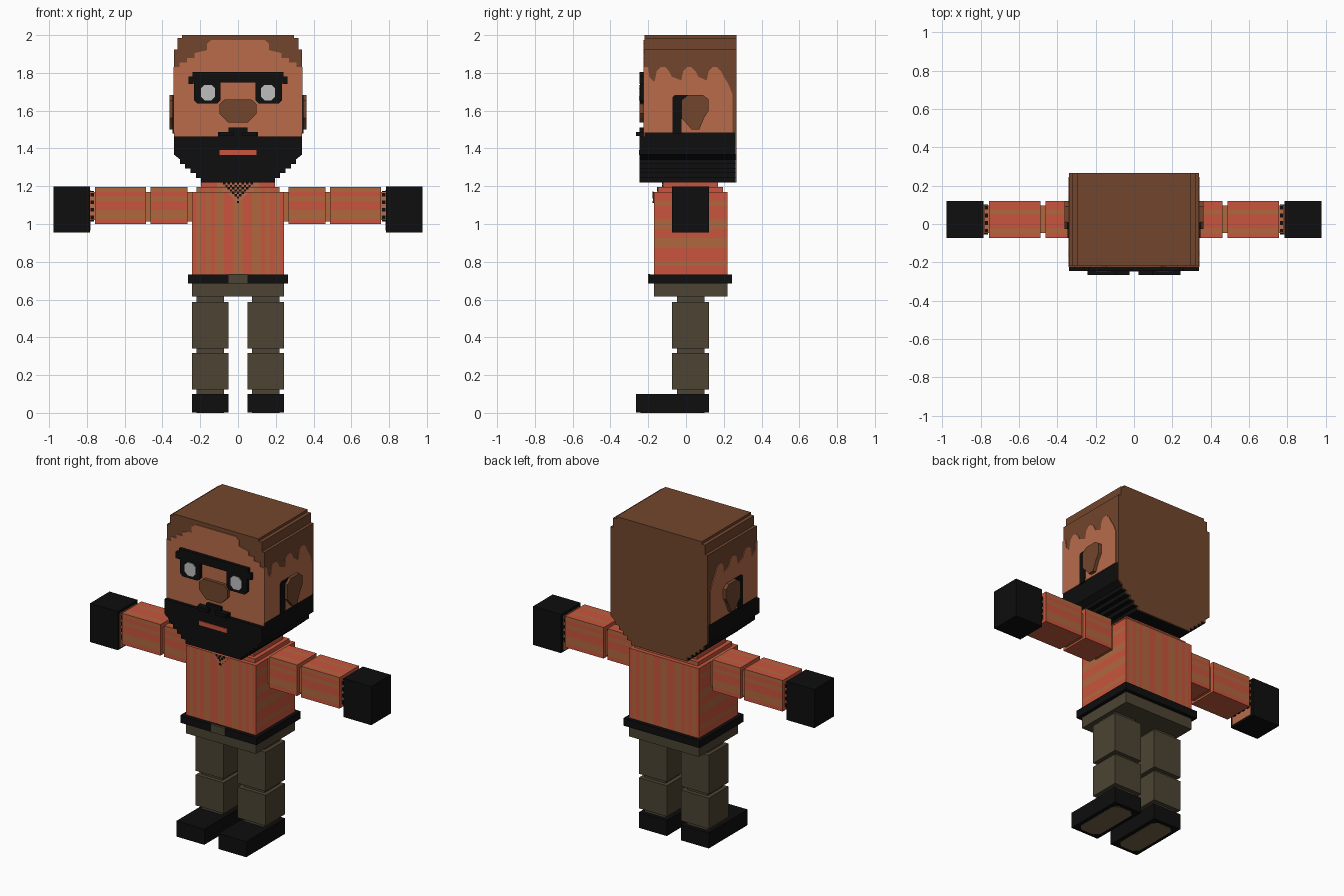
import bpy, bmesh
from mathutils import Vector

if "Cube" in bpy.data.objects:
    bpy.data.objects.remove(bpy.data.objects["Cube"])


def material(name, code):
    lin = []
    for i in (0, 2, 4):
        c = int(code[i:i + 2], 16) / 255
        lin.append(c / 12.92 if c < 0.04 else ((c + 0.055) / 1.055) ** 2.4)
    m = bpy.data.materials.new(name)
    m.use_nodes = True
    m.diffuse_color = (*lin, 1)
    m.node_tree.nodes["Principled BSDF"].inputs["Base Color"].default_value = (*lin, 1)
    return m


SKIN = material("skin", "B86B4A")
HAIR = material("brown hair", "72462D")
BLACK = material("black", "0E0E0E")
WHITE = material("eye white", "BEBEBE")
RED = material("shirt red", "C8553D")
ORANGE = material("shirt orange", "B0683F")
PANTS = material("trouser olive", "4C4433")
SOLE = material("sole tan", "75634A")
PIX = 0.0245


def finish(name, bm, *mats):
    bmesh.ops.recalc_face_normals(bm, faces=bm.faces)
    me = bpy.data.meshes.new(name)
    bm.to_mesh(me)
    bm.free()
    for m in mats:
        me.materials.append(m)
    ob = bpy.data.objects.new(name, me)
    bpy.context.collection.objects.link(ob)
    return ob


def box_mesh(x, y, z):
    bm = bmesh.new()
    bmesh.ops.create_cube(bm, size=1)
    for v in bm.verts:
        v.co = Vector([(r[0] + r[1]) / 2 + c * (r[1] - r[0]) for c, r in zip(v.co, (x, y, z))])
    return bm


def box(name, x, y, z, mat):
    return finish(name, box_mesh(x, y, z), mat)


def prism(name, pts, axis, a, b, mat):
    """Extrude a 2D outline along an axis from a to b."""
    place = {"x": lambda p, d: (d, p[0], p[1]),
             "y": lambda p, d: (p[0], d, p[1]),
             "z": lambda p, d: (p[0], p[1], d)}[axis]
    bm = bmesh.new()
    face = bm.faces.new([bm.verts.new(place(p, a)) for p in pts])
    ext = bmesh.ops.extrude_face_region(bm, geom=[face])
    shift = Vector(place((0, 0), b - a))
    bmesh.ops.translate(bm, vec=shift, verts=[e for e in ext["geom"] if isinstance(e, bmesh.types.BMVert)])
    return finish(name, bm, mat)


def mirrored(half):
    """Close a right-hand outline with its mirror image."""
    return half + [(-x, z) for x, z in reversed(half)]


def cut_corners(x0, x1, y0, y1, c):
    return [(x0 + c, y0), (x1 - c, y0), (x1, y0 + c), (x1, y1 - c),
            (x1 - c, y1), (x0 + c, y1), (x0, y1 - c), (x0, y0 + c)]


def striped(name, x, y, z, rules):
    """Box cut into stripes; rules: normal axis -> (stripe axis, pattern)."""
    ranges = (x, y, z)
    bm = box_mesh(x, y, z)
    for axis, pattern in rules.values():
        lo, hi = ranges[axis]
        no = Vector([float(i == axis) for i in range(3)])
        for k in range(1, len(pattern)):
            if pattern[k] != pattern[k - 1]:
                geom = bm.verts[:] + bm.edges[:] + bm.faces[:]
                bmesh.ops.bisect_plane(bm, geom=geom, plane_co=no * (lo + (hi - lo) * k / len(pattern)),
                                       plane_no=no)
    bm.normal_update()
    for f in bm.faces:
        n = max(range(3), key=lambda i: abs(f.normal[i]))
        if n in rules:
            axis, pattern = rules[n]
            lo, hi = ranges[axis]
            t = (f.calc_center_median()[axis] - lo) / (hi - lo)
            f.material_index = int(pattern[min(int(t * len(pattern)), len(pattern) - 1)] == "O")
    return finish(name, bm, RED, ORANGE)


def span(s, a, b):
    return (a, b) if s > 0 else (-b, -a)


# Head: stepped outline, hair above and beard below
steps = []
for i in range(6):
    steps += [(0.195 + i * PIX * 1.15, 1.22 + i * PIX), (0.195 + i * PIX * 1.15, 1.22 + (i + 1) * PIX)]
steps = [(x, z) for x, z in steps if x < 0.33] + [(0.338, 1.22 + 6 * PIX)]
crown = [(0.338, 1.925), (0.32, 1.925), (0.32, 1.985), (0.297, 1.985), (0.297, 2.0)]
prism("hair", mirrored([(0.338, 1.485)] + crown), "y", -0.22, 0.26, HAIR)
prism("beard", mirrored(steps + [(0.338, 1.485)]), "y", -0.22, 0.26, BLACK)
prism("back_hair", mirrored(steps + crown), "y", 0.258, 0.267, HAIR)
prism("front_beard", mirrored(steps + [(0.338, 1.463), (0.105, 1.463), (0.105, 1.488), (0.05, 1.488),
                                       (0.05, 1.512), (0.024, 1.512)]), "y", -0.245, -0.215, BLACK)

# Face skin with stepped hairline
prism("face", mirrored([(0.338, 1.46), (0.338, 1.83), (0.31, 1.83), (0.31, 1.855), (0.27, 1.855),
                        (0.27, 1.88), (0.23, 1.88), (0.23, 1.905), (0.165, 1.92), (0.165, 1.955),
                        (0.14, 1.975)]), "y", -0.225, -0.218, SKIN)

# Brow, eyes, nose, mouth
prism("brow", mirrored([(0.235, 1.75), (0.235, 1.74), (0.262, 1.74), (0.262, 1.78), (0.24, 1.78),
                        (0.24, 1.806)]), "y", -0.245, -0.22, BLACK)
prism("nose", mirrored([(0.05, 1.537), (0.075, 1.56), (0.098, 1.585), (0.098, 1.635), (0.07, 1.66)]),
      "y", -0.245, -0.22, HAIR)
box("mouth", (-0.098, 0.098), (-0.249, -0.24), (1.365, 1.392), RED)

for s, side in ((1, "left"), (-1, "right")):
    eye = span(s, 0.092, 0.233)
    prism(side + "_eye_frame", cut_corners(*eye, 1.637, 1.775, 0.018), "y", -0.244, -0.22, BLACK)
    prism(side + "_eye", cut_corners(*span(s, 0.121, 0.197), 1.655, 1.737, 0.02), "y", -0.248, -0.24, WHITE)
    box(side + "_moustache", span(s, 0.024, 0.1), (-0.265, -0.24), (1.465, 1.488), BLACK)

    # Side of the head: scalloped hairline, sideburn and ear
    temple = [(-0.224, 1.485), (-0.224, 1.83), (-0.2, 1.83), (-0.195, 1.78), (-0.17, 1.755)]
    for c in (-0.125, 0.015, 0.15):
        temple += [(c - 0.04, 1.76), (c - 0.03, 1.81), (c - 0.01, 1.83), (c + 0.015, 1.83),
                   (c + 0.035, 1.81), (c + 0.05, 1.78)]
    temple += [(0.225, 1.74), (0.245, 1.69), (0.245, 1.485)]
    prism(side + "_temple", temple, "x", s * 0.336, s * 0.342, SKIN)
    prism(side + "_sideburn", [(-0.072, 1.48), (-0.072, 1.67), (-0.06, 1.682), (0.01, 1.682), (0.02, 1.65),
                               (-0.02, 1.63), (-0.025, 1.48)], "x", s * 0.338, s * 0.346, BLACK)
    prism(side + "_ear", [(0.03, 1.5), (0.07, 1.5), (0.095, 1.56), (0.12, 1.6), (0.12, 1.66), (0.09, 1.682),
                          (0.01, 1.682), (-0.025, 1.655), (-0.025, 1.56), (0.0, 1.535)],
          "x", s * 0.338, s * 0.363, HAIR)

# Shirt body and stepped shoulders
half = "ORROOROROR"
columns = half[::-1] + half
rows = "RRORRROORROORRRORR"
striped("shirt", (-0.243, 0.243), (-0.17, 0.22), (0.73, 1.17), {1: (0, columns), 0: (2, rows)})
striped("shoulder_yoke", (-0.22, 0.22), (-0.145, 0.195), (1.17, 1.195), {1: (0, columns[1:-1])})
box("collar", (-0.195, 0.195), (-0.12, 0.17), (1.195, 1.225), RED)

# Open neck with chest hair pixels
neck_layers = ((1.195, 1.221, -0.12, 0.11), (1.17, 1.195, -0.145, 0.085))
for z0, z1, y, w in neck_layers:
    box("neck_opening", (-w, w), (y - 0.005, y + 0.003), (z0, z1), SKIN)
prism("neck_point", [(-0.06, 1.17), (0, 1.11), (0.06, 1.17)], "y", -0.175, -0.168, SKIN)
for r in range(9):
    z = 1.208 - r * PIX / 2
    y = -0.126 if r < 2 else -0.151 if r < 4 else -0.176
    for k in range(-6, 7):
        if abs(k) <= (8 - r) * 0.8 and (k + r) % 2 == 0:
            x = k * PIX / 2
            box("chest_hair", (x - 0.006, x + 0.006), (y - 0.002, y + 0.003), (z, z + 0.012), BLACK)

# Belt and hips
box("belt", (-0.265, 0.265), (-0.195, 0.243), (0.685, 0.732), BLACK)
box("buckle", (-0.049, 0.049), (-0.2, -0.19), (0.685, 0.735), PANTS)
box("hips", (-0.243, 0.243), (-0.17, 0.22), (0.615, 0.685), PANTS)

for s, side in ((1, "left"), (-1, "right")):
    # Legs and shoes
    wide, thin = span(s, 0.049, 0.243), span(s, 0.074, 0.219)
    box(side + "_leg_core", thin, (-0.048, 0.097), (0.09, 0.62), PANTS)
    box(side + "_thigh", wide, (-0.073, 0.121), (0.342, 0.588), PANTS)
    box(side + "_shin", wide, (-0.073, 0.121), (0.125, 0.318), PANTS)
    box(side + "_shoe", wide, (-0.265, 0.121), (0.002, 0.1), BLACK)
    prism(side + "_sole", cut_corners(*span(s, 0.074, 0.219), -0.24, 0.097, 0.03), "z", 0, 0.005, SOLE)

    # Striped arm segments with thin joints
    bands = {1: (2, "ROORRORO"), 2: (1, "RORRRORR")}
    for name, a, b in (("upper_arm", 0.268, 0.462), ("forearm", 0.488, 0.757)):
        striped(side + "_" + name, span(s, a, b), (-0.073, 0.121), (1.0, 1.195), bands)
    box(side + "_arm_core", span(s, 0.2, 0.757), (-0.048, 0.097), (1.012, 1.17), ORANGE)

    # Wrist with toothed glove edge, and hand
    box(side + "_wrist", span(s, 0.75, 0.79), (-0.048, 0.097), (1.02, 1.17), SKIN)
    for k in range(4):
        z, y = 1.025 + k * 0.04, -0.045 + k * 0.04
        box(side + "_glove_tooth", span(s, 0.762, 0.79), (-0.054, 0.103), (z, z + 0.02), BLACK)
        box(side + "_glove_tooth", span(s, 0.762, 0.79), (y, y + 0.02), (1.014, 1.176), BLACK)
    box(side + "_hand", span(s, 0.784, 0.978), (-0.073, 0.121), (0.955, 1.198), BLACK)
    box(side + "_palm_heel", span(s, 0.78, 0.786), (-0.055, 0.103), (0.965, 1.18), SKIN)
